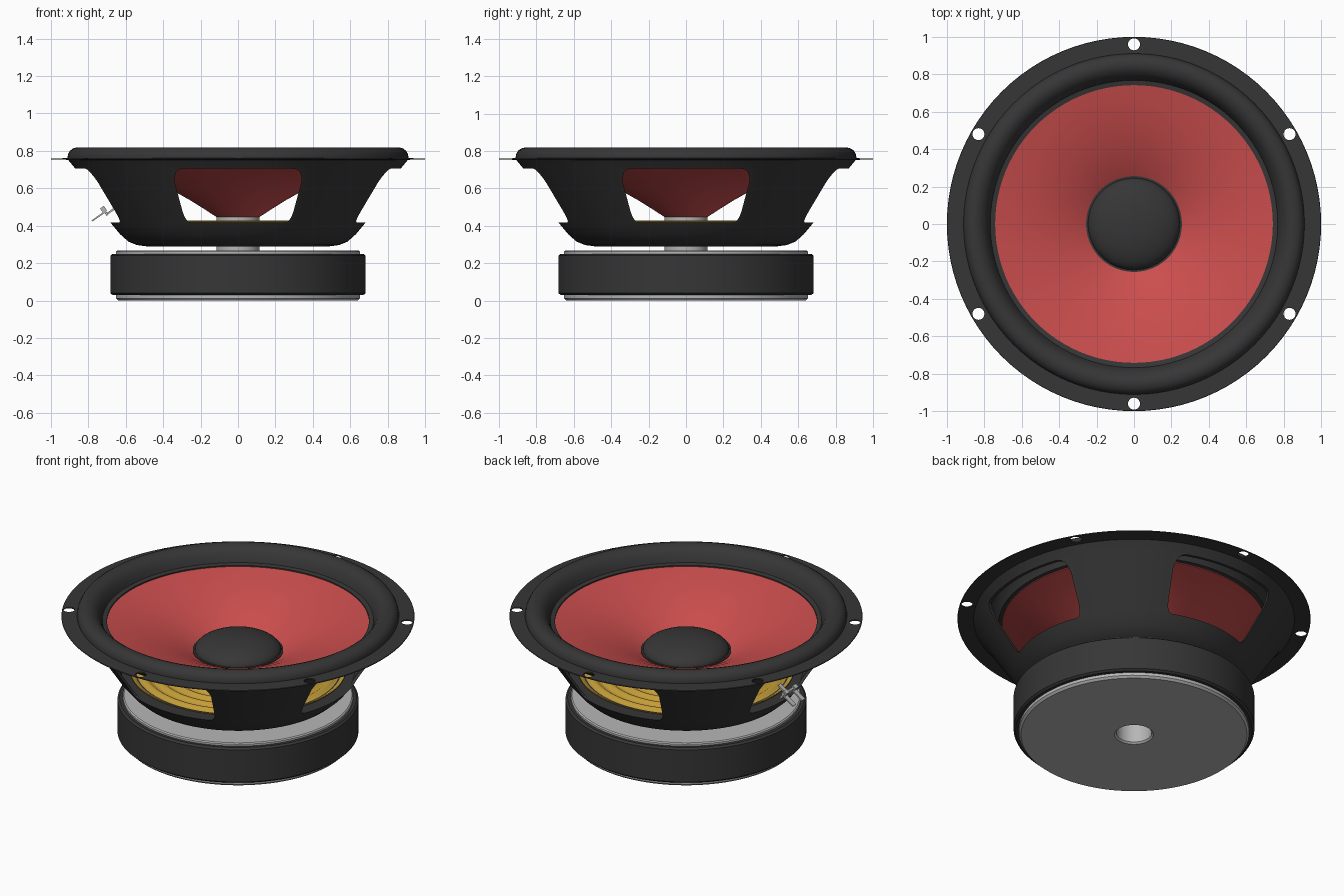
import bpy
import bmesh
from math import pi, cos, sin, radians
from mathutils import Matrix, Vector

default_cube = bpy.data.objects.get("Cube")
if default_cube:
    bpy.data.objects.remove(default_cube, do_unlink=True)


def make_material(name, colour):
    mat = bpy.data.materials.new(name)
    mat.use_nodes = True
    mat.diffuse_color = (*colour, 1)
    shader = next(n for n in mat.node_tree.nodes if n.type == 'BSDF_PRINCIPLED')
    shader.inputs["Base Color"].default_value = (*colour, 1)
    shader.inputs["Roughness"].default_value = 0.6
    return mat


BLACK = make_material("charcoal black", (0.037, 0.037, 0.037))
RED = make_material("cone red", (0.6, 0.075, 0.075))
STEEL = make_material("pale steel", (0.47, 0.47, 0.47))
AMBER = make_material("amber cloth", (0.55, 0.34, 0.04))


def finish(name, bm, mat=None, smooth=True):
    """Turn a bmesh into a named object."""
    bmesh.ops.recalc_face_normals(bm, faces=bm.faces)
    mesh = bpy.data.meshes.new(name)
    bm.to_mesh(mesh)
    bm.free()
    obj = bpy.data.objects.new(name, mesh)
    bpy.context.collection.objects.link(obj)
    if mat:
        mesh.materials.append(mat)
    if smooth:
        shade(obj)
    return obj


def select(obj):
    bpy.ops.object.select_all(action='DESELECT')
    obj.select_set(True)
    bpy.context.view_layer.objects.active = obj


def shade(obj):
    select(obj)
    bpy.ops.object.shade_smooth_by_angle(angle=radians(32))


def lathe(name, profile, mat, steps=96, smooth=True):
    """Spin a closed (radius, height) outline about the z axis."""
    bm = bmesh.new()
    verts = [bm.verts.new((r, 0, z)) for r, z in profile]
    edges = [bm.edges.new((a, b)) for a, b in zip(verts, verts[1:] + verts[:1])]
    bmesh.ops.spin(bm, geom=verts + edges, cent=(0, 0, 0), axis=(0, 0, 1),
                   angle=2 * pi, steps=steps, use_merge=False)
    bmesh.ops.remove_doubles(bm, verts=bm.verts, dist=1e-5)
    return finish(name, bm, mat, smooth)


def sheet(points, thickness):
    """Outline of a thin skin lying under a row of profile points."""
    return points + [(r, z - thickness) for r, z in reversed(points)]


def prism(bm, outline, shift, matrix):
    """Closed prism from a 3D outline swept along a vector."""
    lower = [bm.verts.new(matrix @ Vector(p)) for p in outline]
    upper = [bm.verts.new(matrix @ (Vector(p) + Vector(shift))) for p in outline]
    bm.faces.new(lower)
    bm.faces.new(upper)
    for i in range(len(outline)):
        j = (i + 1) % len(outline)
        bm.faces.new((lower[i], lower[j], upper[j], upper[i]))


def cut(obj, bm):
    """Subtract a cutter mesh and discard it."""
    cutter = finish("cutter", bm, smooth=False)
    cutter.hide_render = True
    mod = obj.modifiers.new("cut", 'BOOLEAN')
    mod.operation, mod.solver, mod.object = 'DIFFERENCE', 'EXACT', cutter
    select(obj)
    bpy.ops.object.modifier_apply(modifier=mod.name)
    bpy.data.objects.remove(cutter, do_unlink=True)
    shade(obj)


# Magnet assembly: vented back plate, magnet ring, front plate
VENT = 0.1
lathe("back_plate", [(VENT + 0.01, 0), (0.64, 0), (0.652, 0.012), (0.652, 0.03),
                     (VENT, 0.03), (VENT, 0.01)], STEEL)
lathe("magnet", [(VENT + 0.02, 0.03), (0.67, 0.03), (0.682, 0.04), (0.682, 0.24),
                 (0.67, 0.25), (VENT + 0.02, 0.25)], BLACK)
lathe("front_plate", [(VENT, 0.25), (0.652, 0.25), (0.652, 0.262), (0.645, 0.268),
                      (VENT, 0.268)], STEEL)

# Hollow pole and voice coil tube, closed at the top
lathe("voice_coil_tube", [(0.115, 0.03), (0.115, 0.448), (0, 0.448), (0, 0.43),
                          (VENT, 0.43), (VENT, 0.03)], STEEL)

# Basket with four windows
basket = lathe("basket", [(0.115, 0.29), (0.487, 0.29), (0.54, 0.297), (0.585, 0.315),
                          (0.63, 0.355), (0.68, 0.415), (0.873, 0.71), (0.912, 0.757),
                          (0.89, 0.757), (0.855, 0.71), (0.66, 0.415), (0.615, 0.365),
                          (0.575, 0.33), (0.487, 0.305), (0.115, 0.305)], BLACK)
half = [(0.25, 0.417), (0.27, 0.425), (0.284, 0.445), (0.296, 0.475), (0.338, 0.63),
        (0.339, 0.66), (0.332, 0.685), (0.318, 0.7), (0.295, 0.706)]
window = [(x, 0.45, z) for x, z in half] + [(-x, 0.45, z) for x, z in reversed(half)]
cutters = bmesh.new()
for quarter in range(4):
    prism(cutters, window, (0, 0.6, 0), Matrix.Rotation(quarter * pi / 2, 4, 'Z'))
cut(basket, cutters)

# Mounting flange with six screw holes
flange = lathe("mounting_flange", [(0.86, 0.752), (0.998, 0.754), (1.0, 0.757),
                                   (0.998, 0.76), (0.86, 0.762)], BLACK)
cutters = bmesh.new()
for i in range(6):
    a = radians(30 + 60 * i)
    bmesh.ops.create_cone(cutters, cap_ends=True, segments=24, radius1=0.032,
                          radius2=0.032, depth=0.2,
                          matrix=Matrix.Translation((0.96 * cos(a), 0.96 * sin(a), 0.757)))
cut(flange, cutters)

# Ledge and corrugated spider
lathe("spider_ledge", [(0.575, 0.4), (0.66, 0.4), (0.668, 0.415), (0.575, 0.415)], BLACK)
RINGS = 7
waves = []
for i in range(RINGS * 8 + 1):
    t = i / (RINGS * 8)
    waves.append((0.112 + 0.5 * t, 0.421 + 0.008 * cos(2 * pi * RINGS * t)))
lathe("spider", sheet(waves, 0.006), AMBER)

# Cone, dust cap and its glue ring
lathe("cone", sheet([(0.112, 0.455), (0.2, 0.512), (0.255, 0.546), (0.34, 0.594),
                     (0.44, 0.638), (0.55, 0.676), (0.65, 0.703), (0.748, 0.724)], 0.01), RED)
CAP = 0.246
dome = [(CAP * sin(a), 0.548 + 0.092 * cos(a))
        for a in (pi / 2 * i / 12 for i in range(13))]
lathe("dust_cap", dome + [(CAP, 0.535), (0, 0.535)], BLACK)
lathe("dust_cap_ring", [(0.238, 0.53), (0.256, 0.54), (0.256, 0.552), (0.238, 0.552)], BLACK)

# Rolled surround
roll = [(0.742, 0.73), (0.768, 0.735), (0.776, 0.757), (0.788, 0.78), (0.803, 0.799),
        (0.822, 0.812), (0.842, 0.819), (0.86, 0.819), (0.88, 0.814), (0.897, 0.802),
        (0.907, 0.786), (0.911, 0.768)]
lathe("surround", sheet(roll, 0.012), BLACK)

# Terminal tabs on the right side
bm = bmesh.new()
tilt = Matrix.Translation((-0.71, 0, 0.475)) @ Matrix.Rotation(radians(-35), 4, 'Y')


def block(size, place):
    bmesh.ops.create_cube(bm, size=1, matrix=tilt @ Matrix.Translation(place)
                          @ Matrix.Diagonal((*size, 1)))


block((0.012, 0.13, 0.045), (0, 0, 0))
block((0.07, 0.025, 0.01), (0.035, 0, -0.015))
for side in (-1, 1):
    block((0.09, 0.03, 0.008), (-0.04, side * 0.045, 0))
    block((0.025, 0.03, 0.03), (0, side * 0.045, 0.015))
finish("terminals", bm, STEEL, smooth=False)
